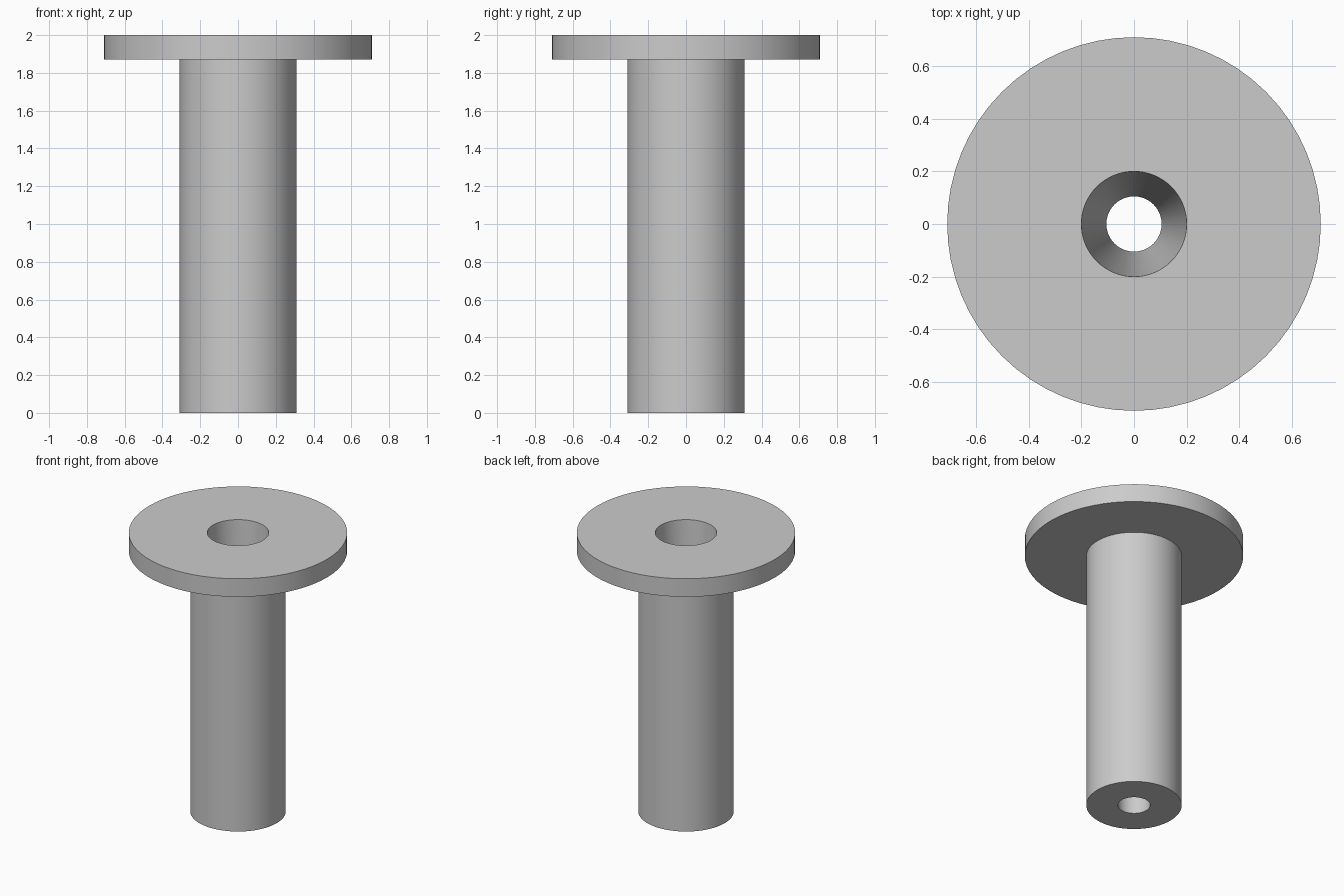
import bpy, bmesh
from math import radians, sin, cos, tau

cube = bpy.data.objects.get("Cube")
if cube:
    bpy.data.objects.remove(cube)

SIDES = 64

# Plain grey plastic
grey = bpy.data.materials.new("light grey")
grey.use_nodes = True
colour = (0.6, 0.6, 0.6, 1)
grey.diffuse_color = colour
grey.node_tree.nodes["Principled BSDF"].inputs["Base Color"].default_value = colour

# Closed section (radius, height): tapered bore, shaft and flange
profile = [(0.105, 0), (0.31, 0), (0.31, 1.87), (0.71, 1.87), (0.71, 2), (0.2, 2)]

bm = bmesh.new()
rings = []
for radius, height in profile:
    rings.append([bm.verts.new((radius * cos(tau * i / SIDES),
                                radius * sin(tau * i / SIDES), height))
                  for i in range(SIDES)])
for lower, upper in zip(rings, rings[1:] + rings[:1]):
    for i in range(SIDES):
        j = (i + 1) % SIDES
        bm.faces.new((lower[i], lower[j], upper[j], upper[i]))
bmesh.ops.recalc_face_normals(bm, faces=bm.faces)

mesh = bpy.data.meshes.new("flanged_bushing")
bm.to_mesh(mesh)
bm.free()
mesh.materials.append(grey)
bushing = bpy.data.objects.new("flanged_bushing", mesh)
bpy.context.collection.objects.link(bushing)

# Smooth round walls with crisp rims
bpy.ops.object.select_all(action='DESELECT')
bushing.select_set(True)
bpy.context.view_layer.objects.active = bushing
bpy.ops.object.shade_smooth_by_angle(angle=radians(30))
